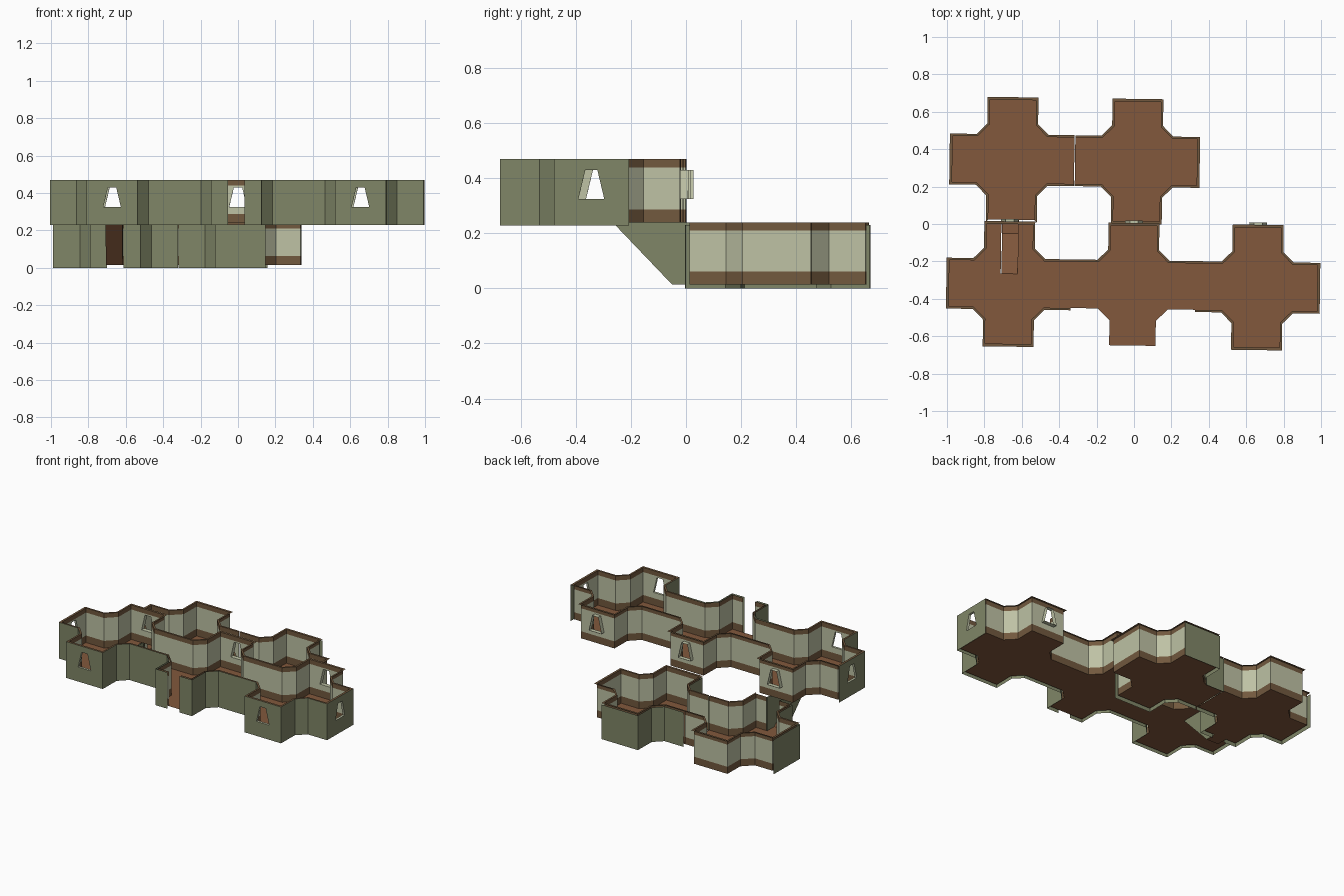
import bpy, bmesh, math
from mathutils import Vector, Matrix

if "Cube" in bpy.data.objects:
    bpy.data.objects.remove(bpy.data.objects["Cube"])

def srgb(r, g, b):
    f = lambda c: (c / 255 / 12.92) if c < 11 else ((c / 255 + .055) / 1.055) ** 2.4
    return (f(r), f(g), f(b), 1)

COLORS = {"floor_brown": srgb(130, 88, 60), "trim_brown": srgb(114, 89, 62),
          "plaster": srgb(190, 194, 165), "outer_olive": srgb(128, 134, 103)}
MATS = {}
for n, c in COLORS.items():
    MATS[n] = bpy.data.materials.new(n)
    MATS[n].diffuse_color = c
KEYS = list(COLORS)
FLOOR, TRIM, PLASTER, OLIVE = range(4)
ROT = Matrix.Rotation(math.radians(-0.8), 4, 'Z')   # whole plan is slightly turned

# cross-shaped room plan: one quadrant, inner and outer wall lines
PITCH, EDGE = .664, .332
IN = dict(h=.124, d=.187, L=.320)
OUT = dict(h=.136, d=.192, L=.335)
DOOR = .045
DIRS = {"R": (1, 0), "B": (0, 1), "L": (-1, 0), "F": (0, -1)}


def make(name, faces, centre):
    """faces: (points, material, side); side +1 faces away from the room, -1 into it, 0 up."""
    bm = bmesh.new()
    for pts, m, side in faces:
        f = bm.faces.new([bm.verts.new(p) for p in pts])
        f.material_index = m
        f.normal_update()
        mid = f.calc_center_median()
        way = Vector((mid.x, mid.y, 0)) * side if side else Vector((0, 0, 1))
        if f.normal.dot(way) < 0:
            f.normal_flip()
    bmesh.ops.remove_doubles(bm, verts=bm.verts, dist=.0005)
    bm.transform(ROT @ Matrix.Translation((centre[0], centre[1], 0)))
    me = bpy.data.meshes.new(name)
    bm.to_mesh(me)
    bm.free()
    for k in KEYS:
        me.materials.append(MATS[k])
    bpy.context.collection.objects.link(bpy.data.objects.new(name, me))


def panel(a, b, z0, z1, m, side):
    return ([(*a, z0), (*b, z0), (*b, z1), (*a, z1)], m, side)


def banded(a, b, z0, z1):
    zs = (z0, z0 + .047, z1 - .03, z1)
    return [panel(a, b, zs[i], zs[i + 1], (TRIM, PLASTER, TRIM)[i], -1) for i in range(3)]


def quadrant(s, sx, sy, open_x, open_y):
    """Wall line of one quadrant from y arm to x arm."""
    ly, lx = (EDGE if o else s["L"] for o in (open_y, open_x))
    pts = [(s["h"], ly), (s["h"], s["d"]), (s["d"], s["h"]), (lx, s["h"])]
    return [(x * sx, y * sy) for x, y in pts]


def at(d, u, r):
    """Plan point at sideways u and distance r along arm direction d."""
    dx, dy = DIRS[d]
    return (dx * r - dy * u, dy * r + dx * u)


def window_outline(zf, grow=0):
    return [(-.047, zf + .085), (.047, zf + .085), (.022, zf + .19), (-.022, zf + .19)]


def window_panel(d, h, r, z0, z1, zf, m, side):
    rect = [(-h, z0), (h, z0), (h, z1), (-h, z1)]
    hole = window_outline(zf)
    out = []
    for i in range(4):
        j = (i + 1) % 4
        q = (rect[i], rect[j], hole[j], hole[i])
        out.append(([(*at(d, u, r), z) for u, z in q], m, side))
    return out


def end_wall(d, kind, s, z0, z1, zf, inner):
    """Closing wall of an arm: plain, window or door."""
    h, r = s["h"], s["L"]
    if kind == "plain" or kind == "door":
        spans = [(-h, h)] if kind == "plain" else [(-h, -DOOR), (DOOR, h)]
        out = []
        for u, v in spans:
            a, b = at(d, u, r), at(d, v, r)
            out += banded(a, b, z0, z1) if inner else [panel(a, b, z0, z1, OLIVE, 1)]
        return out
    if not inner:
        return window_panel(d, h, r, z0, z1, zf, OLIVE, 1)
    a, b = at(d, -h, r), at(d, h, r)
    return [panel(a, b, z0, z0 + .047, TRIM, -1), panel(a, b, z1 - .03, z1, TRIM, -1)] + \
        window_panel(d, h, r, z0 + .047, z1 - .03, zf, PLASTER, -1)


def room(name, cx, cy, zf, zt, oz0, oz1, ends, outer_q, outer_e, capless=(), slot=False):
    floor, inner, outer, cap, frames = [], [], [], [], []
    for sx in (1, -1):
        for sy in (1, -1):
            ox = ("R" if sx > 0 else "L") not in ends
            oy = ("B" if sy > 0 else "F") not in ends
            pi, po = (quadrant(s, sx, sy, ox, oy) for s in (IN, OUT))
            tag = ("B" if sy > 0 else "F") + ("R" if sx > 0 else "L")
            # floor quadrant, leaving the stairwell open where needed
            start = [(0, 0), (0, pi[0][1])]
            if slot and sy > 0:
                start = [(0, 0), (0, .055), (DOOR * sx, .055), (DOOR * sx, pi[0][1])]
            plan = start + pi + [(pi[-1][0], 0)]
            floor.append(([(x, y, zf) for x, y in plan], FLOOR, 0))
            for i in range(3):
                inner += banded(pi[i], pi[i + 1], zf, zt)
                if tag in outer_q:
                    outer.append(panel(po[i], po[i + 1], oz0, oz1, OLIVE, 1))
                if sy not in capless:
                    q = (pi[i], pi[i + 1], po[i + 1], po[i])
                    cap.append(([(*p, zt) for p in q], TRIM, 0))
    for d, kind in ends.items():
        inner += end_wall(d, kind, IN, zf, zt, zf, True)
        if d in outer_e:
            outer += end_wall(d, kind, OUT, oz0, oz1, zf, False)
        if kind != "door":
            q = (at(d, -IN["h"], IN["L"]), at(d, IN["h"], IN["L"]),
                 at(d, OUT["h"], OUT["L"]), at(d, -OUT["h"], OUT["L"]))
            cap.append(([(*p, zt) for p in q], TRIM, 0))
        if kind == "window":          # tapered reveal through the wall
            w = window_outline(zf)
            r1 = OUT["L"] if d in outer_e else .348
            for i in range(4):
                (u, z), (v, y) = w[i], w[(i + 1) % 4]
                frames.append(([(*at(d, u, IN["L"]), z), (*at(d, v, IN["L"]), y),
                                (*at(d, v, r1), y), (*at(d, u, r1), z)], PLASTER, 0))
    for part, faces in (("floor", floor), ("inner_wall", inner), ("outer_wall", outer),
                        ("wall_cap", cap), ("window_reveal", frames)):
        if faces:
            make(f"{name}_{part}", faces, (cx, cy))


# upper front row: three rooms
UP = (.24, .47, .228, .47)
YF, YB = -.33, .334
W = "window"
room("upper_left", -PITCH, YF, *UP, {"L": W, "F": W, "B": W}, ("FL", "FR"), "LF", slot=True)
room("upper_middle", 0, YF, *UP, {"F": "door", "B": W}, ("FL", "FR"), "F", capless=(-1,))
room("upper_right", PITCH, YF, *UP, {"R": W, "F": W, "B": W}, ("FL", "FR"), "RF")

# lower back row: two rooms
LOW = (.015, .24, 0, .23)
P = "plain"
room("lower_left", -PITCH + .008, YB, *LOW, {"L": P, "F": "door", "B": P}, ("FL", "FR"), "LF")
room("lower_right", .012, YB, *LOW, {"R": P, "F": P, "B": P}, ("FL", "BL"), "FB")

# ramp joining the two levels, with its side walls
x0, x1 = -DOOR, DOOR
prof = [(-.275, .24), (-.06, .015), (.014, .015)]
ramp = [([(x0, a[0], a[1]), (x1, a[0], a[1]), (x1, b[0], b[1]), (x0, b[0], b[1])], FLOOR, 0)
        for a, b in zip(prof, prof[1:])]
make("ramp", ramp, (-PITCH + .004, 0))
sides = [([(x, y, z) for y, z in prof + [(.014, .24)]], OLIVE, 1) for x in (x0, x1)]
make("ramp_sides", sides, (-PITCH + .004, 0))

for m in bpy.data.materials:
    if m.users and not m.is_grease_pencil:
        m.use_nodes = True
        m.node_tree.nodes["Principled BSDF"].inputs["Base Color"].default_value = m.diffuse_color
